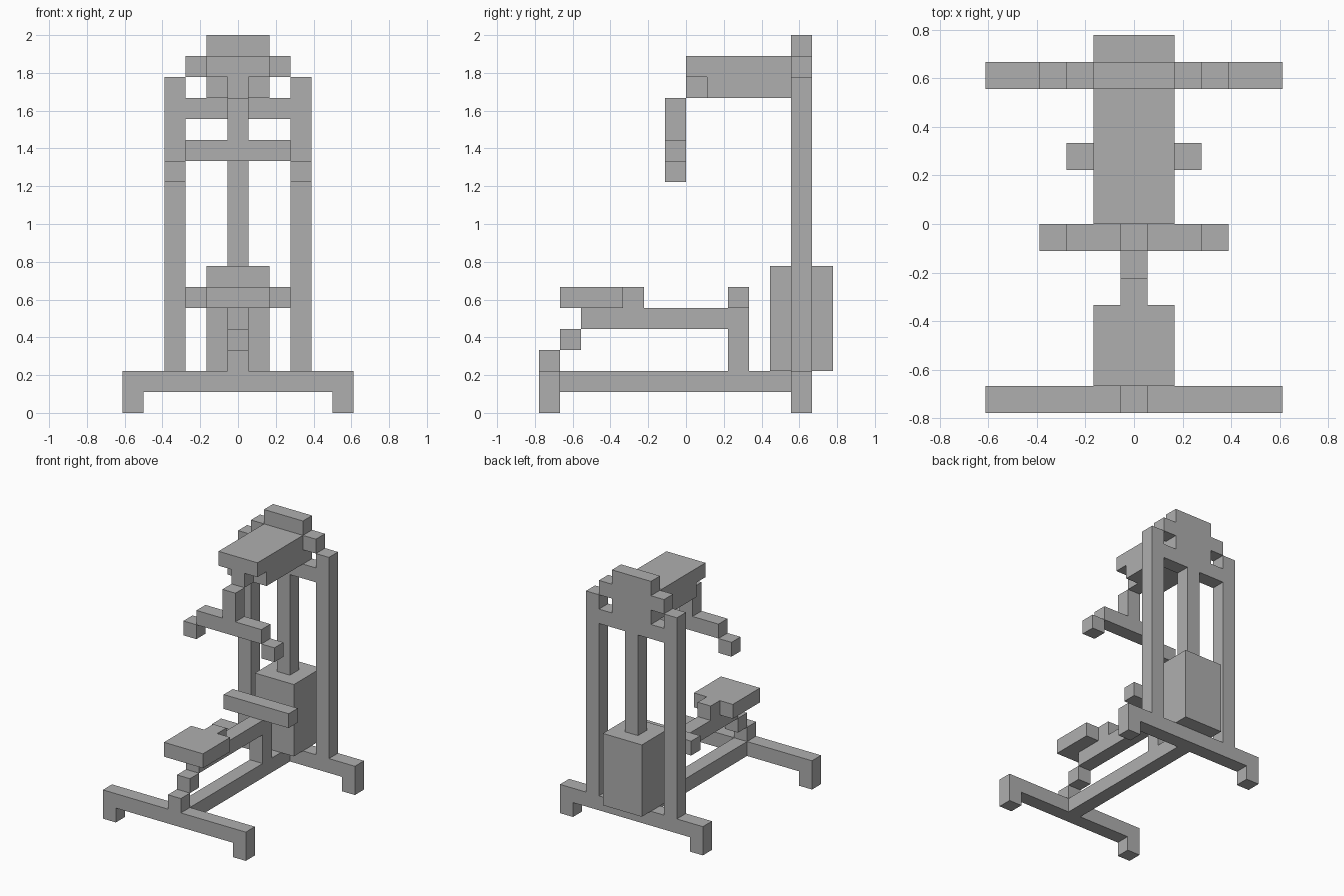
import bpy, bmesh
from mathutils import Vector

cube = bpy.data.objects.get("Cube")
if cube:
    bpy.data.objects.remove(cube, do_unlink=True)

U = 2 / 18  # edge of one block; the model is 18 blocks tall

grey = bpy.data.materials.new("machine grey")
grey.use_nodes = True
grey.diffuse_color = (0.43, 0.43, 0.43, 1)
grey.node_tree.nodes["Principled BSDF"].inputs["Base Color"].default_value = grey.diffuse_color


def blocks(x, y, z):
    """Cells of a box: x counts columns from the middle and is mirrored, y and z are ranges."""
    return {(s * i, j, k) for s in (-1, 1) for i in range(x[0], x[1] + 1)
            for j in range(*y) for k in range(*z)}


def build(name, *boxes):
    """Join boxes into one clean shell without inner faces."""
    cells = set().union(*(blocks(*b) for b in boxes))
    bm = bmesh.new()
    for cell in cells:
        centre = Vector(cell) + Vector((0, 0.5, 0.5))
        for axis in range(3):
            for sign in (-1, 1):
                n = Vector((0, 0, 0))
                n[axis] = sign
                if tuple(int(c) for c in Vector(cell) + n) in cells:
                    continue
                a = Vector((0, 0, 0))
                a[(axis + 1) % 3] = 1
                b = n.cross(a)
                bm.faces.new([bm.verts.new((centre + (n + p) / 2) * U)
                              for p in (a + b, b - a, -a - b, a - b)])
    bmesh.ops.remove_doubles(bm, verts=bm.verts, dist=U / 100)
    bmesh.ops.dissolve_limit(bm, angle_limit=0.01, verts=bm.verts, edges=bm.edges)
    mesh = bpy.data.meshes.new(name)
    bm.to_mesh(mesh)
    bm.free()
    mesh.materials.append(grey)
    obj = bpy.data.objects.new(name, mesh)
    bpy.context.collection.objects.link(obj)
    return obj


# Base: two cross feet joined by a long rail
FRONT, REAR = (-7, -6), (5, 6)
for name, row in (("front_foot", FRONT), ("rear_foot", REAR)):
    build(name, ((0, 5), row, (1, 2)), ((5, 5), row, (0, 1)))
build("base_rail", ((0, 0), (-6, 5), (1, 2)))

# Rear tower: uprights, cross beam, stepped head plate and guide pole
build("tower_frame",
      ((3, 3), REAR, (2, 16)),
      ((0, 2), REAR, (14, 15)),
      ((0, 1), REAR, (15, 18)),
      ((2, 2), REAR, (16, 17)))
build("guide_pole", ((0, 0), REAR, (7, 14)))
build("weight_stack", ((0, 1), (4, 7), (2, 7)))

# Overhead arm with a stepped nose
build("overhead_arm",
      ((0, 1), (0, 5), (16, 17)),
      ((0, 1), (1, 5), (15, 16)),
      ((0, 0), (0, 1), (15, 16)))

# Pull-down handle: stem, bar and dropped grips
HANDLE = (-1, 0)
build("handle_bar", ((0, 0), HANDLE, (13, 15)), ((0, 2), HANDLE, (12, 13)))
build("handle_grips", ((3, 3), HANDLE, (11, 12)))

# Bench: beam on a rear post, stepped front support, seat and knee bar
build("bench_beam", ((0, 0), (-5, 3), (4, 5)), ((0, 0), (2, 3), (2, 4)))
build("front_support", ((0, 0), (-7, -6), (2, 3)), ((0, 0), (-6, -5), (3, 4)))
build("seat", ((0, 1), (-6, -3), (5, 6)), ((0, 0), (-3, -2), (5, 6)))
build("knee_bar", ((0, 2), (2, 3), (5, 6)))
